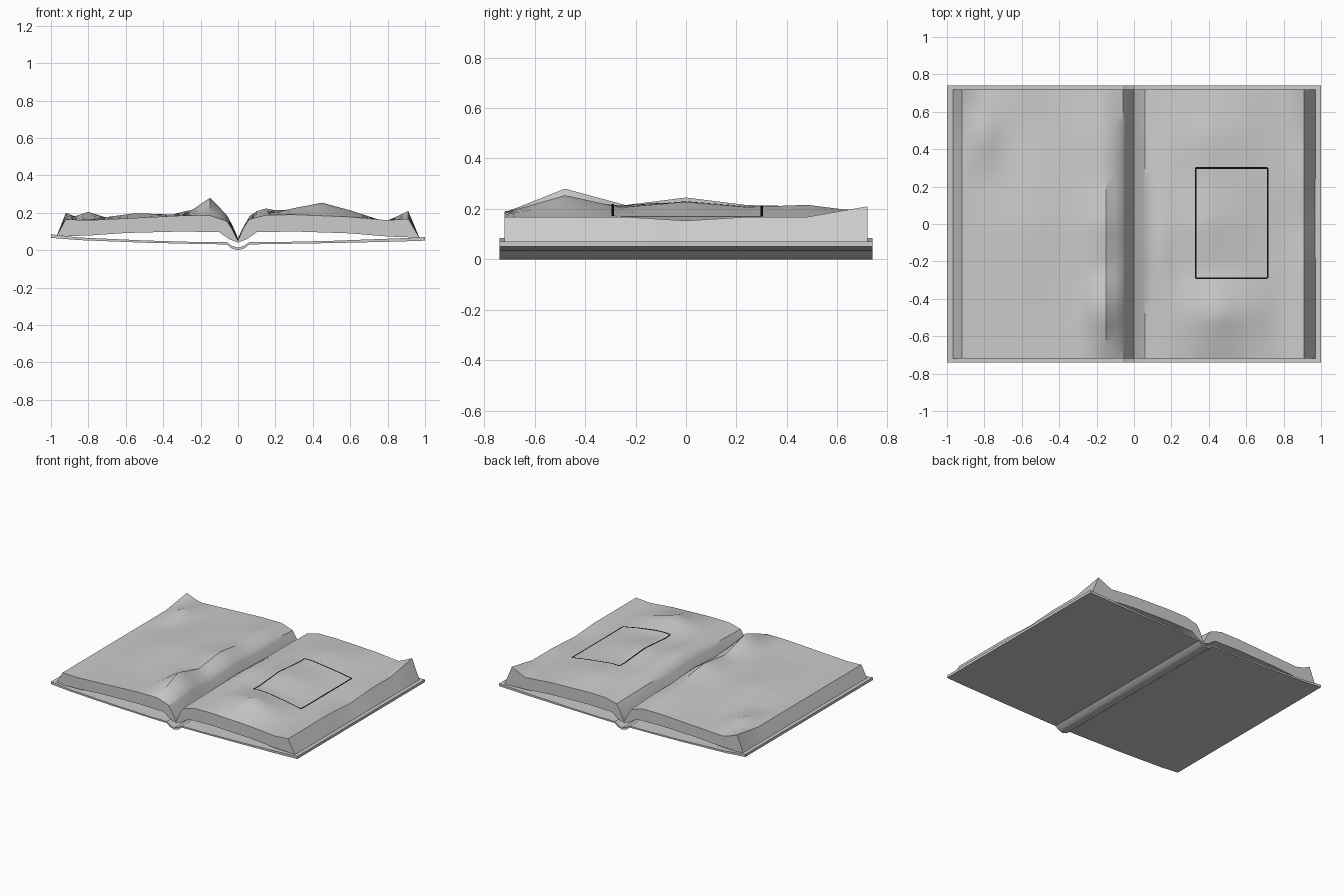
import bpy, bmesh, math

if "Cube" in bpy.data.objects:
    bpy.data.objects.remove(bpy.data.objects["Cube"])

def material(name, rgb):
    m = bpy.data.materials.new(name)
    m.diffuse_color = (*rgb, 1)
    m.use_nodes = True
    m.node_tree.nodes["Principled BSDF"].inputs["Base Color"].default_value = m.diffuse_color
    return m

PAPER = material("pale grey", (0.6, 0.6, 0.6))
BLACK = material("black", (0.004, 0.004, 0.004))

def finish(name, bm, mat, angle=35):
    bmesh.ops.recalc_face_normals(bm, faces=bm.faces)
    me = bpy.data.meshes.new(name)
    bm.to_mesh(me)
    bm.free()
    me.materials.append(mat)
    ob = bpy.data.objects.new(name, me)
    bpy.context.collection.objects.link(ob)
    bpy.ops.object.select_all(action='DESELECT')
    ob.select_set(True)
    bpy.context.view_layer.objects.active = ob
    bpy.ops.object.shade_smooth_by_angle(angle=math.radians(angle))
    return ob

def loft(name, rings, mat):
    """Skin closed cross-sections and cap both ends."""
    bm = bmesh.new()
    rows = [[bm.verts.new(p) for p in r] for r in rings]
    n = len(rows[0])
    for a, b in zip(rows, rows[1:]):
        for i in range(n):
            j = (i + 1) % n
            bm.faces.new((a[i], a[j], b[j], b[i]))
    bm.faces.new(rows[0])
    bm.faces.new(rows[-1])
    return finish(name, bm, mat)

def lerp(table, x):
    for (x0, z0), (x1, z1) in zip(table, table[1:]):
        if x <= x1:
            return z0 + (z1 - z0) * (x - x0) / (x1 - x0)
    return table[-1][1]

# Page surface: cross-section at the ends plus paper waves
TOP = [(-.92, .165), (-.8, .16), (-.6, .17), (-.3, .185), (-.15, .185), (-.06, .155),
       (-.03, .11), (0, .05), (.03, .12), (.06, .165), (.15, .188), (.3, .19),
       (.6, .178), (.8, .16), (.91, .168)]
UNDER = [(-.97, .075), (-.8, .078), (-.6, .092), (-.3, .1), (-.1, .096), (-.05, .06),
         (0, .04), (.05, .06), (.1, .096), (.3, .1), (.6, .09), (.8, .073), (.97, .067)]
# x, y, height, half width in x, half width in y
WAVES = [(-.15, -.48, .095, .14, .24), (-.15, 0, .06, .2, .48), (-.15, .48, .025, .25, .24),
         (-.55, 0, .025, .3, .48), (-.8, .48, .045, .12, .24), (-.92, .72, .035, .1, .24),
         (.12, -.1, .04, .1, .6), (.45, -.48, .07, .3, .24), (.38, 0, .045, .3, .48),
         (.4, .48, .03, .3, .24), (.91, .72, .042, .1, .24), (.91, 0, -.015, .2, .24)]

def height(x, y):
    z = lerp(TOP, x)
    for cx, cy, h, wx, wy in WAVES:
        z += h * max(0, 1 - abs(x - cx) / wx) * max(0, 1 - abs(y - cy) / wy)
    return z

# Page block
xs = sorted({round(x, 3) for x, _ in TOP} | {round(-.9 + .05 * i, 3) for i in range(37)})
rings = []
for k in range(25):
    y = -.72 + .06 * k
    rings.append([(x, y, height(x, y)) for x in xs] +
                 [(x, y, z) for x, z in reversed(UNDER)])
loft("pages", rings, PAPER)

# Cover with rounded spine, one extruded profile
upper = [(-1, .085), (-.85, .068), (-.5, .052), (-.2, .043), (-.06, .043), (-.035, .025),
         (0, .013), (.035, .025), (.06, .043), (.2, .043), (.5, .05), (.85, .063), (1, .07)]
lower = [(-1, .066), (-.85, .054), (-.5, .04), (-.2, .033), (-.06, .031), (-.035, .01),
         (0, 0), (.035, .01), (.06, .031), (.2, .033), (.5, .038), (.85, .046), (1, .051)]
profile = upper + lower[::-1]
loft("cover", [[(x, y, z) for x, z in profile] for y in (-.74, .74)], PAPER)

# Thin black outline lying on the right page
def ribbon(bm, start, end, n=40, half=.005):
    (x0, y0), (x1, y1) = start, end
    ox, oy = (half, 0) if x0 == x1 else (0, half)
    prev = None
    for i in range(n + 1):
        x, y = x0 + (x1 - x0) * i / n, y0 + (y1 - y0) * i / n
        pair = [bm.verts.new((x + s * ox, y + s * oy,
                              height(x + s * ox, y + s * oy) + .003)) for s in (-1, 1)]
        if prev:
            bm.faces.new((prev[0], prev[1], pair[1], pair[0]))
        prev = pair

bm = bmesh.new()
L, R, B, T = .33, .715, -.29, .3
for a, b in (((L, B), (R, B)), ((L, T), (R, T)), ((L, B), (L, T)), ((R, B), (R, T))):
    ribbon(bm, a, b)
bmesh.ops.recalc_face_normals(bm, faces=bm.faces)
for f in bm.faces:
    if f.normal.z < 0:
        f.normal_flip()
finish("page_outline", bm, BLACK)
